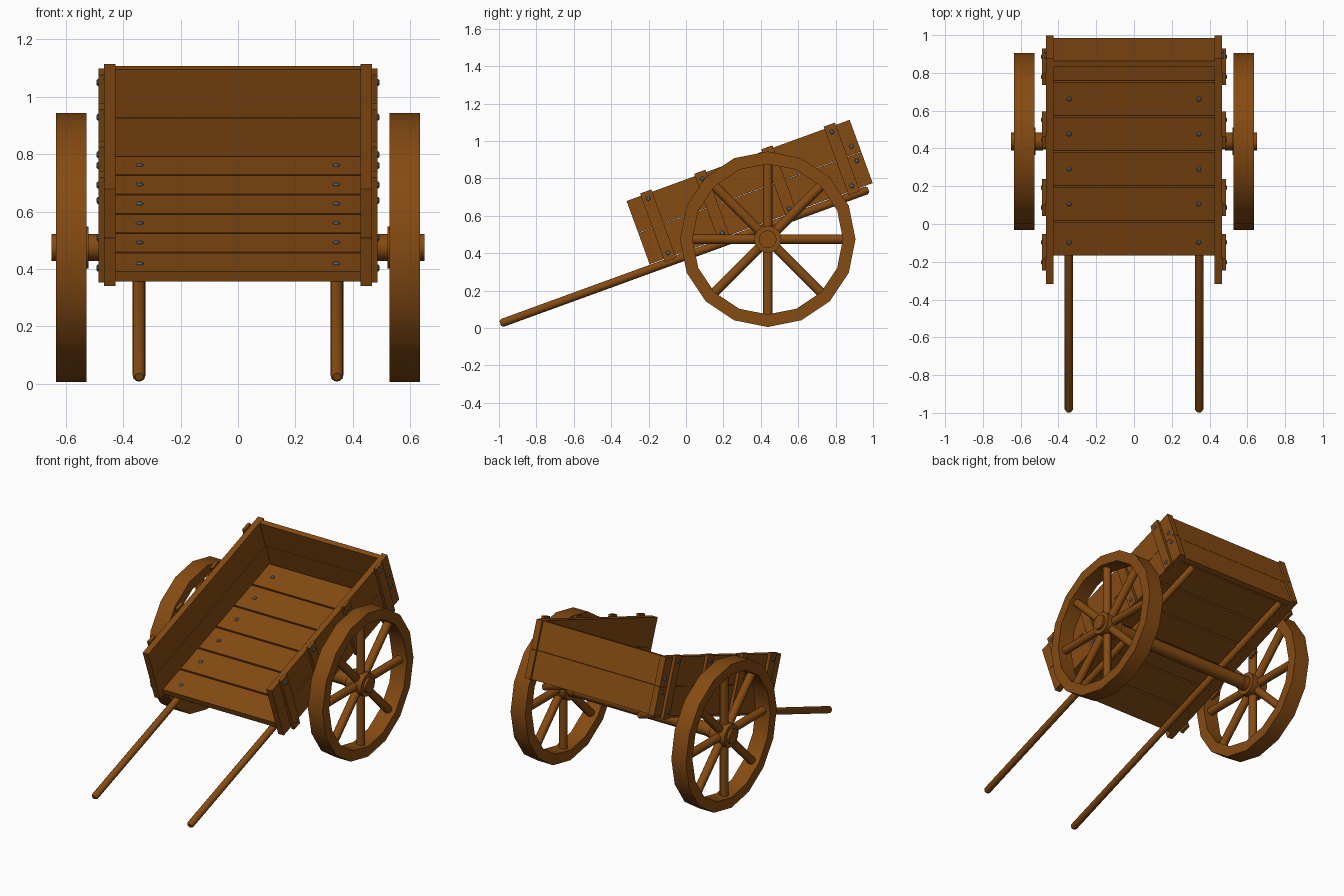
import bpy, bmesh, math
from mathutils import Matrix, Vector

if "Cube" in bpy.data.objects:
    bpy.data.objects.remove(bpy.data.objects["Cube"])

TILT = Matrix.Rotation(math.radians(20), 4, 'X')   # cart body rests on its shafts
FLAT = Matrix.Identity(4)


def material(name, rgb):
    m = bpy.data.materials.new(name)
    m.diffuse_color = (*rgb, 1)
    m.use_nodes = True
    m.node_tree.nodes["Principled BSDF"].inputs["Base Color"].default_value = m.diffuse_color
    return m


WOOD = material("brown wood", (0.235, 0.07, 0.006))
IRON = material("grey iron", (0.14, 0.165, 0.20))


def finish(name, bm, mat, frame, smooth=False):
    bmesh.ops.recalc_face_normals(bm, faces=bm.faces)
    me = bpy.data.meshes.new(name)
    bm.to_mesh(me)
    bm.free()
    me.materials.append(mat)
    ob = bpy.data.objects.new(name, me)
    bpy.context.collection.objects.link(ob)
    ob.matrix_world = frame
    if smooth:
        bpy.context.view_layer.objects.active = ob
        ob.select_set(True)
        bpy.ops.object.shade_smooth_by_angle(angle=math.radians(35))
        ob.select_set(False)
    return ob


def box(name, x, y, z, frame=TILT):
    """Box from (min, max) ranges."""
    bm = bmesh.new()
    size = [r[1] - r[0] for r in (x, y, z)]
    mid = [(r[0] + r[1]) / 2 for r in (x, y, z)]
    bmesh.ops.create_cube(bm, size=1, matrix=Matrix.Translation(mid) @ Matrix.Diagonal((*size, 1)))
    return finish(name, bm, WOOD, frame)


def lathe(name, profile, origin, axis, mat, frame, sides=16, closed=False):
    """Revolve (radius, height) points round an axis; open profiles are capped."""
    bm = bmesh.new()
    turn = Matrix.Translation(origin) @ Vector(axis).to_track_quat('Z', 'Y').to_matrix().to_4x4()
    rings = []
    for r, h in profile:
        rings.append([bm.verts.new(turn @ Vector((r * math.cos(2 * math.pi * i / sides),
                                                  r * math.sin(2 * math.pi * i / sides), h)))
                      for i in range(sides)])
    pairs = list(zip(rings, rings[1:]))
    if closed:
        pairs.append((rings[-1], rings[0]))
    else:
        bm.faces.new(rings[0])
        bm.faces.new(rings[-1])
    for a, b in pairs:
        for i in range(sides):
            j = (i + 1) % sides
            bm.faces.new((a[i], a[j], b[j], b[i]))
    return finish(name, bm, mat, frame, True)


def bolt(name, origin, axis):
    lathe(name, [(0.013, -0.005), (0.013, 0.003), (0.008, 0.007)], origin, axis, IRON, TILT, 8)


BOTTOM, MID, TOP = 0.387, 0.565, 0.747

# Floor planks, each bolted to both shafts
for i in range(6):
    u = -0.023 + i * 0.197
    box("floor_plank", (-0.427, 0.427), (u, u + 0.187), (BOTTOM, 0.425))
    for s in (-1, 1):
        bolt("floor_bolt", (s * 0.343, 0.052 if i == 0 else u + 0.094, 0.425), (0, 0, 1))

# Back panel boards
for z in ((BOTTOM, MID - 0.001), (MID + 0.001, TOP - 0.002)):
    box("back_board", (-0.427, 0.427), (1.157, 1.189), z)

WHEEL = Vector((0.0, 0.437, 0.475))
for s in (-1, 1):
    # Side boards, battens and bolts
    for z in ((BOTTOM, MID - 0.001), (MID + 0.001, TOP)):
        box("side_board", sorted((s * 0.427, s * 0.467)), (-0.066, 1.203), z)
    for u in (0.047, 0.355, 0.737, 1.092):
        box("side_batten", sorted((s * 0.466, s * 0.486)), (u - 0.032, u + 0.032), (0.370, 0.760))
        for v in (0.412, 0.720):
            bolt("batten_bolt", (s * 0.486, u, v), (s, 0, 0))
    for v in (0.529, 0.611):
        bolt("back_board_bolt", (s * 0.467, 1.164, v), (s, 0, 0))

    # Pulling shaft with rounded tips
    lathe("shaft", [(0.014, -0.925), (0.022, -0.913), (0.022, 1.158), (0.014, 1.17)],
          (s * 0.345, 0, 0.362), (0, 1, 0), WOOD, TILT, 12)

    # Wheel rim, hub and spokes
    c = WHEEL + Vector((s * 0.581, 0, 0))
    lathe("wheel_rim", [(0.469, -0.053), (0.469, 0.053), (0.402, 0.053), (0.402, -0.053)],
          c, (s, 0, 0), WOOD, FLAT, 16, True)
    lathe("wheel_hub", [(0.047, -0.10), (0.047, -0.06), (0.073, -0.06), (0.073, 0.053),
                        (0.047, 0.053), (0.047, 0.069)], c, (s, 0, 0), WOOD, FLAT, 16)
    for k in range(8):
        a = k * math.pi / 4
        lathe("wheel_spoke", [(0.026, 0.04), (0.026, 0.41)], c,
              (0, math.cos(a), math.sin(a)), WOOD, FLAT, 12)

# Axle under the shafts
lathe("axle", [(0.042, -0.52), (0.042, 0.52)], WHEEL, (1, 0, 0), WOOD, FLAT, 12)
